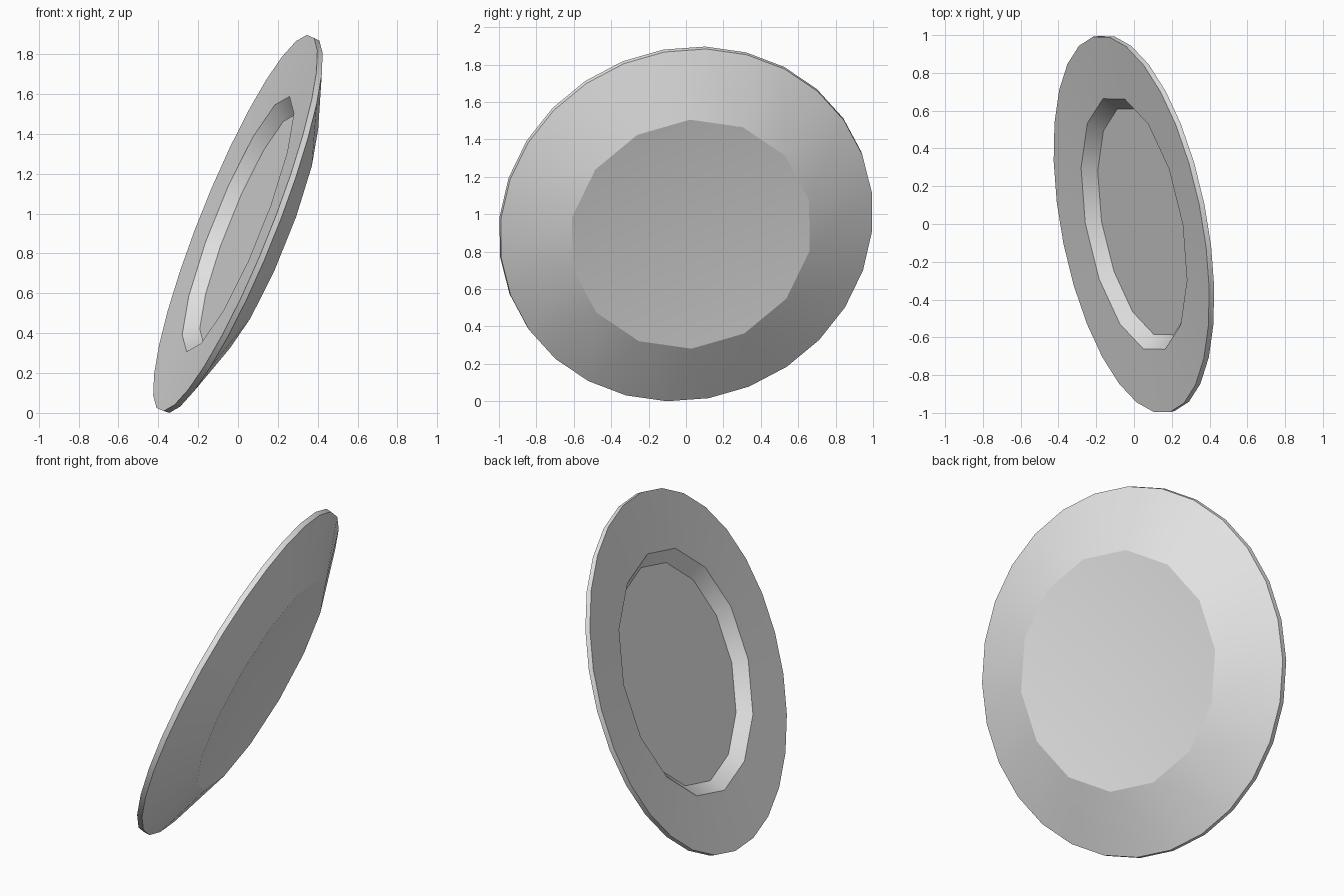
import bpy, bmesh, math
from mathutils import Vector

cube = bpy.data.objects.get("Cube")
if cube:
    bpy.data.objects.remove(cube, do_unlink=True)

OUTER, INNER = 28, 14                       # sides of the rim and of the well / foot
UP = Vector((-0.913, -0.174, 0.367))        # direction the eating side faces
CENTRE = Vector((0, 0, 0.948))

# Plain glaze
glaze = bpy.data.materials.new("grey_glaze")
glaze.use_nodes = True
colour = (0.8, 0.8, 0.8, 1)
glaze.diffuse_color = colour
glaze.node_tree.nodes["Principled BSDF"].inputs["Base Color"].default_value = colour

bm = bmesh.new()


def ring(count, radius, height):
    # Inner rings are turned half an outer step so they sit between rim corners
    turn = 0 if count == OUTER else math.pi / OUTER
    return [bm.verts.new((radius * math.cos(turn + math.tau * i / count),
                          radius * math.sin(turn + math.tau * i / count), height))
            for i in range(count)]


def band(a, b):
    n = len(a)
    for i in range(n):
        j = (i + 1) % n
        bm.faces.new((a[i], a[j], b[j], b[i]))


def reduce_band(outer, inner):
    # Joins the rim to a ring with half as many sides
    for j in range(INNER):
        k = (j + 1) % INNER
        bm.faces.new((outer[2 * j], outer[2 * j + 1], inner[j]))
        bm.faces.new((outer[2 * j + 1], outer[2 * k], inner[k], inner[j]))


# Eating side: flat floor, sloped well wall, wide flange
floor = ring(INNER, 0.622, -0.066)
well_edge = ring(INNER, 0.69, 0.0)
rim_top = ring(OUTER, 1.015, 0.015)
bm.faces.new(floor)
band(floor, well_edge)
reduce_band(rim_top, well_edge)

# Thin outer edge
rim_bottom = ring(OUTER, 1.013, -0.015)
band(rim_top, rim_bottom)

# Underside: sloped back and a shallow hollow foot
foot = ring(INNER, 0.66, -0.147)
reduce_band(rim_bottom, foot)
hollow = bm.verts.new((0, 0, -0.102))
for i in range(INNER):
    bm.faces.new((foot[i], foot[(i + 1) % INNER], hollow))

bmesh.ops.recalc_face_normals(bm, faces=bm.faces[:])

# Tilt the plate onto its edge
tilt = Vector((0, 0, 1)).rotation_difference(UP.normalized())
for v in bm.verts:
    v.co = tilt @ v.co + CENTRE
lowest = min(v.co.z for v in bm.verts)
bmesh.ops.translate(bm, vec=(0, 0, -lowest), verts=bm.verts[:])

mesh = bpy.data.meshes.new("plate")
bm.to_mesh(mesh)
bm.free()
mesh.materials.append(glaze)
plate = bpy.data.objects.new("plate", mesh)
bpy.context.collection.objects.link(plate)

bpy.ops.object.select_all(action='DESELECT')
plate.select_set(True)
bpy.context.view_layer.objects.active = plate
bpy.ops.object.shade_smooth_by_angle(angle=math.radians(22))
